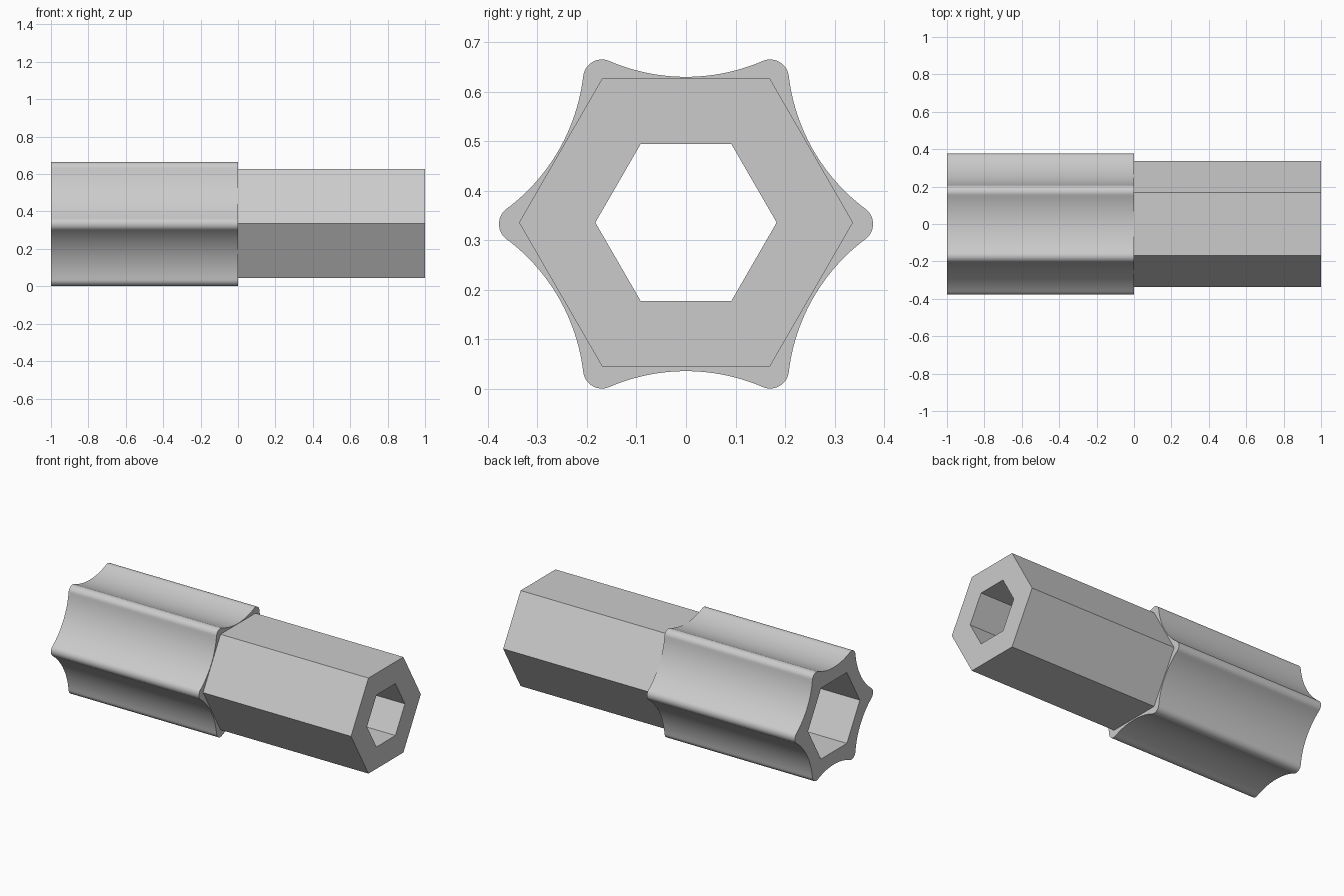
import bpy
import bmesh
from math import pi, cos, sin, radians
from mathutils import Vector

cube = bpy.data.objects.get("Cube")
if cube:
    bpy.data.objects.remove(cube, do_unlink=True)

# Single plain grey
grey = bpy.data.materials.new("light grey")
grey.use_nodes = True
colour = (0.6, 0.6, 0.6, 1)
grey.diffuse_color = colour
grey.node_tree.nodes["Principled BSDF"].inputs["Base Color"].default_value = colour


def arc(centre, radius, start, end, steps):
    """Points on an arc, both ends included."""
    return [centre + radius * Vector((cos(a), sin(a)))
            for a in (start + (end - start) * i / steps for i in range(steps + 1))]


def polar(radius, angle):
    return Vector((radius * cos(angle), radius * sin(angle)))


def hexagon(radius):
    return [polar(radius, k * pi / 3) for k in range(6)]


def lobed_outline(tip_dist=0.3395, tip_r=0.038, waist=0.297):
    """Six rounded tips joined by tangent hollow flanks."""
    c = cos(pi / 6)
    k = tip_r - waist
    far = (tip_dist ** 2 - k ** 2) / (2 * (k + tip_dist * c))
    flank_r = far - waist
    points = []
    for n in range(6):
        a = n * pi / 3
        tip, hollow = polar(tip_dist, a), polar(far, a + pi / 6)
        to_hollow = hollow - tip
        lean = Vector((cos(a), sin(a))).angle(to_hollow)
        points += arc(tip, tip_r, a - lean, a + lean, 14)
        # flank runs backwards round its outside centre
        half = pi / 6 - (pi - lean) + pi
        half = (-to_hollow).angle(-hollow)
        mid = a + pi / 6 + pi
        points += arc(hollow, flank_r, mid + half, mid - half, 24)[1:-1]
    return points


def tube(name, outer, inner, x0, x1, z):
    """Extrude the area between two outlines along x."""
    bm = bmesh.new()
    edges = []
    for outline in (outer, inner):
        verts = [bm.verts.new((x0, p.x, p.y + z)) for p in outline]
        edges += [bm.edges.new((v, verts[i - 1])) for i, v in enumerate(verts)]
    bmesh.ops.triangle_fill(bm, edges=edges, use_beauty=True)
    ext = bmesh.ops.extrude_face_region(bm, geom=bm.faces[:], use_keep_orig=True)
    moved = [g for g in ext["geom"] if isinstance(g, bmesh.types.BMVert)]
    bmesh.ops.translate(bm, verts=moved, vec=(x1 - x0, 0, 0))
    bmesh.ops.recalc_face_normals(bm, faces=bm.faces[:])
    mesh = bpy.data.meshes.new(name)
    bm.to_mesh(mesh)
    bm.free()
    mesh.materials.append(grey)
    obj = bpy.data.objects.new(name, mesh)
    bpy.context.collection.objects.link(obj)
    bpy.ops.object.select_all(action="DESELECT")
    obj.select_set(True)
    bpy.context.view_layer.objects.active = obj
    bpy.ops.object.shade_smooth_by_angle(angle=radians(30))
    return obj


# Lobed sleeve with the wide hexagonal socket
tube("lobed_sleeve", lobed_outline(), hexagon(0.25), -1, 0, 0.333)
# Plain hexagonal shank with the narrow hexagonal bore
tube("hex_shank", hexagon(0.337), hexagon(0.183), 0, 1, 0.336)
